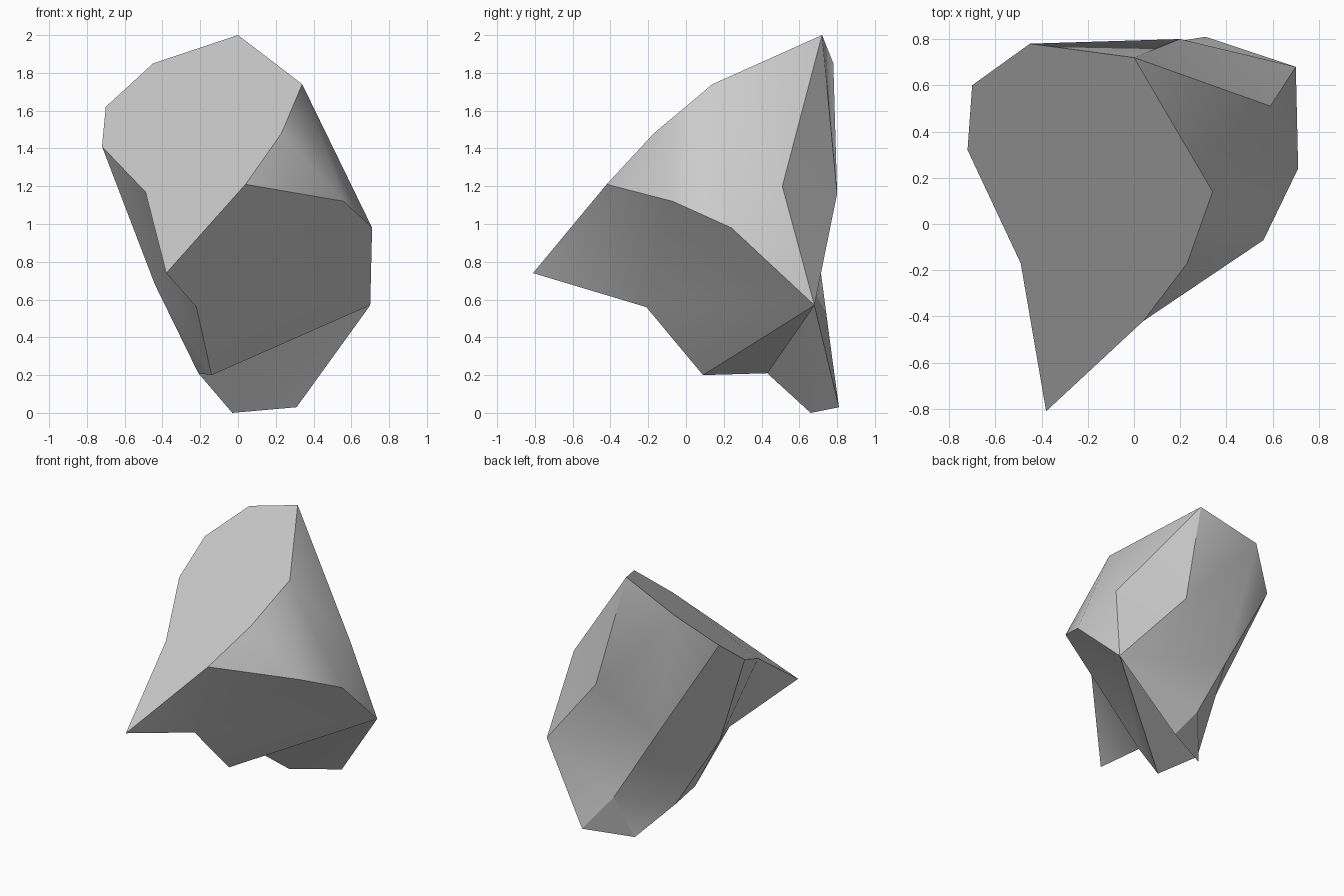
import bpy
import bmesh
import math

default_cube = bpy.data.objects.get("Cube")
if default_cube:
    bpy.data.objects.remove(default_cube, do_unlink=True)

# One stone colour for the whole boulder
stone = bpy.data.materials.new("stone_grey")
stone.use_nodes = True
grey = (0.6, 0.6, 0.6, 1)
stone.diffuse_color = grey
stone.node_tree.nodes["Principled BSDF"].inputs["Base Color"].default_value = grey

mesh = bpy.data.meshes.new("boulder")
boulder = bpy.data.objects.new("boulder", mesh)
bpy.context.collection.objects.link(boulder)
mesh.materials.append(stone)

bm = bmesh.new()
corner = {}


def add_corners(letters, *places):
    """Name a run of rock corners, one letter each."""
    for letter, place in zip(letters, places):
        corner[letter] = bm.verts.new(place)


def facet(letters):
    """Fill one flat broken face from its outline."""
    bm.faces.new([corner[letter] for letter in letters])


def strip(letters):
    """Zigzag a bent surface between two outlines."""
    for start in range(len(letters) - 2):
        facet(letters[start:start + 3])


# Outline of the large sloping top
add_corners("ABCDEFGHI",
            (0, .72, 2), (-.45, .78, 1.85), (-.7, .6, 1.62),
            (-.72, .32, 1.41), (-.49, -.17, 1.17), (-.38, -.81, .74),
            (.04, -.42, 1.21), (.23, -.17, 1.48), (.34, .14, 1.74))
# Rest of the undercut front outline
add_corners("JKLMN",
            (.56, -.07, 1.12), (.71, .24, .98), (.7, .68, .57),
            (-.14, .09, .2), (-.22, -.21, .56))
# Foot corners
add_corners("OPQ", (-.21, .43, .21), (-.03, .66, 0), (.31, .81, .03))
# Corners of the rear and the flanks
add_corners("RSTVW",
            (-.44, .22, .68), (.59, .51, 1.2), (.2, .8, 1.16),
            (.07, .77, .32), (-.24, .7, .85))

# Broad top and front facets
facet("ABCDEFGHI")
facet("GJKLMN")
facet("GNF")

# Shoulder bending round the +x side
strip("GHJIKSL")
facet("ASI")

# Chipped rear corner and back
strip("ASTL")
facet("ABT")
strip("CBWTL")
facet("LWV")
facet("LVQ")

# Flank on the -x side, running down into the foot
strip("DCRWOVPQ")
strip("DERNM")
facet("RMO")
facet("EFN")

# Foot and underside
strip("OLPQ")
facet("LMO")

bmesh.ops.recalc_face_normals(bm, faces=bm.faces[:])
bm.to_mesh(mesh)
bm.free()

# Soft shading on gentle bends, crisp breaks elsewhere
bpy.context.view_layer.objects.active = boulder
boulder.select_set(True)
bpy.ops.object.shade_smooth_by_angle(angle=math.radians(30))
